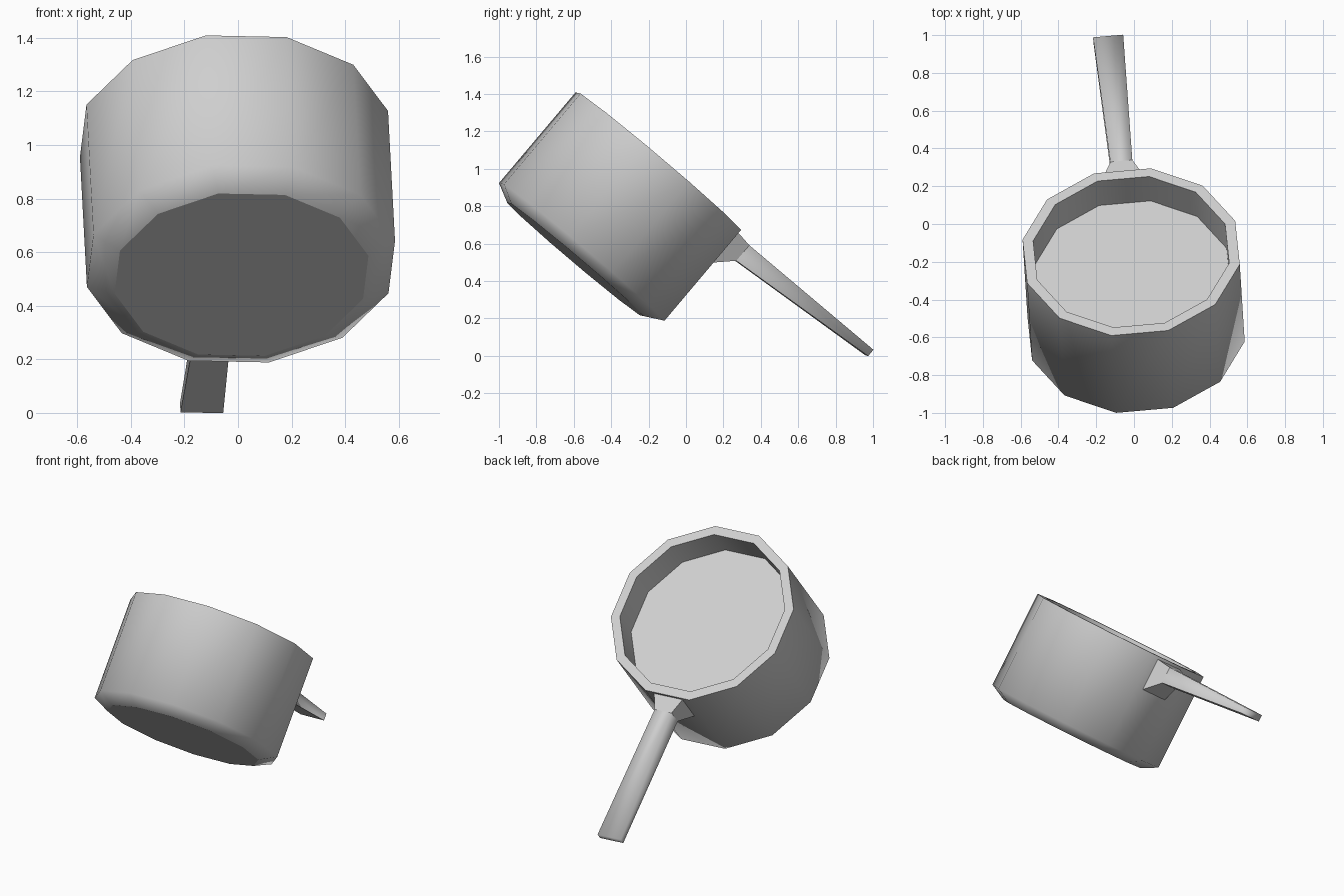
import bpy, bmesh, math
from mathutils import Matrix, Vector

cube = bpy.data.objects.get("Cube")
if cube:
    bpy.data.objects.remove(cube, do_unlink=True)

# Single metal colour
GREY = (0.62, 0.62, 0.62, 1)
metal = bpy.data.materials.new("light_grey_metal")
metal.use_nodes = True
metal.diffuse_color = GREY
bsdf = next(n for n in metal.node_tree.nodes if n.type == 'BSDF_PRINCIPLED')
bsdf.inputs["Base Color"].default_value = GREY

# Tilted frame: origin at the rim centre, x along the handle, z along the pan axis
up = Vector((-0.041, 0.644, 0.763)).normalized()
out = Vector((-0.0805, 0.76, -0.646))
out = (out - up * out.dot(up)).normalized()
side = up.cross(out)
frame = Matrix.Translation((-0.015, -0.148, 1.041)) @ Matrix((out, side, up)).transposed().to_4x4()


def loft(name, rings, sharp_rings=(), smooth=True, flat_base=False):
    """Bridge equal-sized rings of points, cap both ends and place in the pan frame."""
    bm = bmesh.new()
    loops = [[bm.verts.new(p) for p in ring] for ring in rings]
    count = len(loops[0])
    for a, b in zip(loops, loops[1:]):
        for i in range(count):
            j = (i + 1) % count
            bm.faces.new((a[i], a[j], b[j], b[i]))
    bm.faces.new(loops[0][::-1])
    bm.faces.new(loops[-1])
    for f in bm.faces:
        f.smooth = smooth
    for r in sharp_rings:
        for i in range(count):
            bm.edges.get((loops[r][i], loops[r][(i + 1) % count])).smooth = False
    if flat_base:
        bm.faces.ensure_lookup_table()
        for e in bm.faces[0].edges:
            e.smooth = False
    bmesh.ops.recalc_face_normals(bm, faces=bm.faces)
    bm.transform(frame)
    mesh = bpy.data.meshes.new(name)
    bm.to_mesh(mesh)
    bm.free()
    mesh.materials.append(metal)
    obj = bpy.data.objects.new(name, mesh)
    bpy.context.collection.objects.link(obj)


def polygon(radius, z, sides=12):
    angles = [(k + 0.5) * math.tau / sides for k in range(sides)]
    return [(radius * math.cos(a), radius * math.sin(a), z) for a in angles]


def section(x, half_width, low, high):
    return [(x, -half_width, low), (x, half_width, low),
            (x, half_width, high), (x, -half_width, high)]


# Pan: bevelled base, straight wall, flat rim, raised inner floor
profile = [(0.482, -0.688), (0.585, -0.635), (0.585, 0), (0.528, 0), (0.528, -0.2)]
loft("pan_body", [polygon(r, z) for r, z in profile], sharp_rings=(0, 2, 3, 4))

# Tapered bracket between wall and handle
loft("handle_bracket", [section(0.56, 0.1, -0.235, -0.018),
                        section(0.66, 0.058, -0.138, -0.03)], smooth=False)

# Handle: widens and thins towards its tip, flat underneath
loft("handle", [section(0.65, 0.058, -0.139, -0.03),
                section(1.528, 0.08, -0.071, -0.027)], sharp_rings=(0,), flat_base=True)
